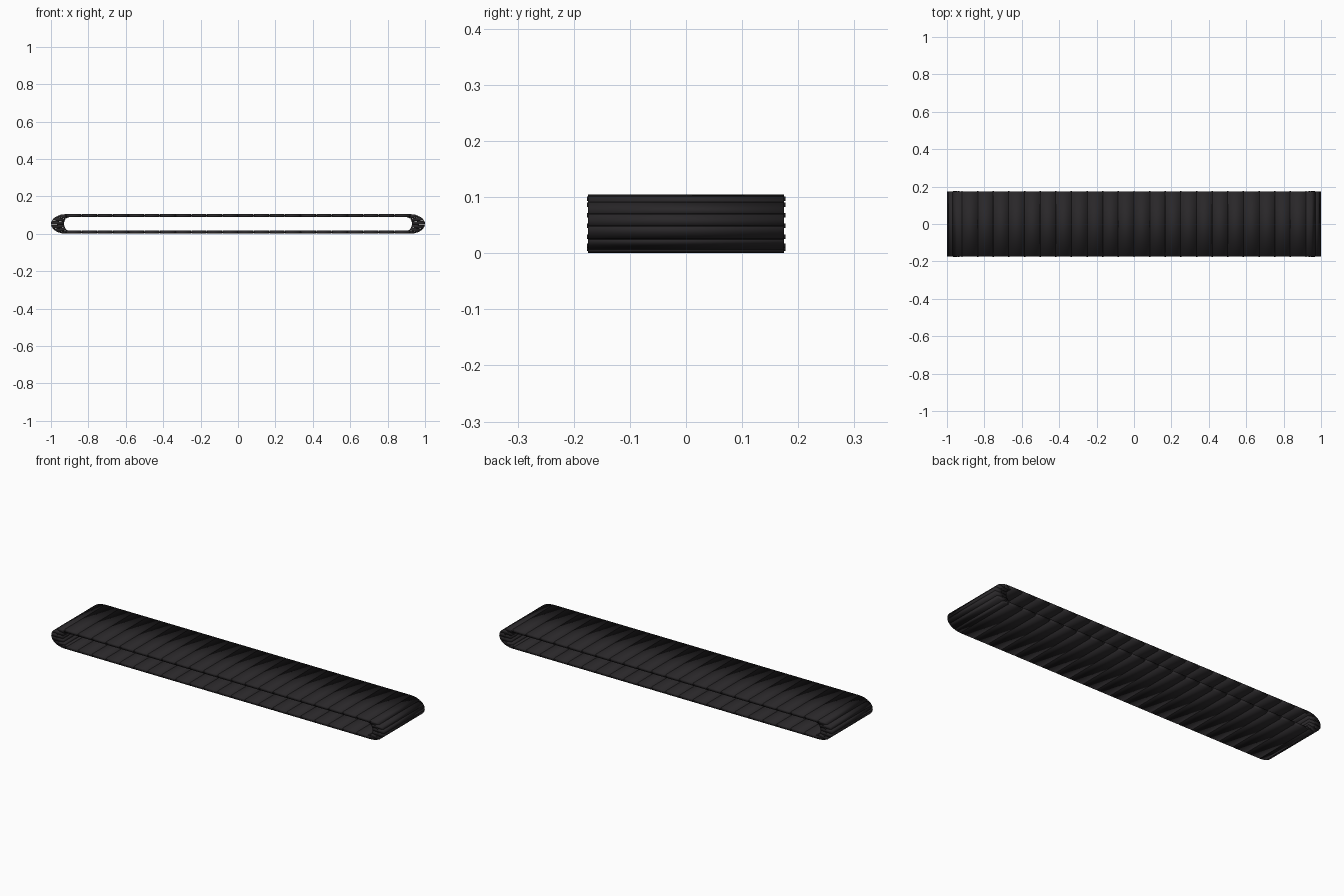
import bpy, bmesh, math

if "Cube" in bpy.data.objects:
    bpy.data.objects.remove(bpy.data.objects["Cube"])

Y0, Y1 = -0.175, 0.175      # belt width
H, T = 0.105, 0.0165        # belt height, plate thickness
PITCH, N = 0.0836, 11       # plate pitch, plates each side of centre
CX = PITCH * N              # where the rounded ends begin
GAP = 0.002

mat = bpy.data.materials.new("dark_rubber")
mat.diffuse_color = (0.022, 0.02, 0.022, 1)
mat.use_nodes = True
mat.node_tree.nodes["Principled BSDF"].inputs["Base Color"].default_value = mat.diffuse_color


def finish(bm, name):
    bmesh.ops.recalc_face_normals(bm, faces=bm.faces)
    me = bpy.data.meshes.new(name)
    bm.to_mesh(me)
    bm.free()
    me.materials.append(mat)
    for p in me.polygons:
        p.use_smooth = True
    ob = bpy.data.objects.new(name, me)
    bpy.context.collection.objects.link(ob)
    return ob


def prism(bm, pts):
    """Extrude an xz outline across the belt width."""
    a = [bm.verts.new((x, Y0, z)) for x, z in pts]
    b = [bm.verts.new((x, Y1, z)) for x, z in pts]
    bm.faces.new(a)
    bm.faces.new(b[::-1])
    for i in range(len(pts)):
        j = (i + 1) % len(pts)
        bm.faces.new((a[i], b[i], b[j], a[j]))


def end_point(deg, side, inner=False):
    """Point on the rounded end, on the outer or inner skin."""
    t = math.radians(deg)
    rx, rz, c = (0.028, H / 2 - T, 0.902) if inner else (1 - CX, H / 2, CX)
    return side * (c + rx * math.cos(t)), H / 2 + rz * math.sin(t)


def pin(bm, x, z, r=0.004):
    """Hinge pin sticking out slightly at the back."""
    ring = [(x + r * math.cos(k * math.pi / 4), z + r * math.sin(k * math.pi / 4)) for k in range(8)]
    a = [bm.verts.new((px, Y0 - 0.001, pz)) for px, pz in ring]
    b = [bm.verts.new((px, Y1 + 0.002, pz)) for px, pz in ring]
    bm.faces.new(a)
    bm.faces.new(b[::-1])
    for i in range(8):
        j = (i + 1) % 8
        bm.faces.new((a[i], b[i], b[j], a[j]))


# Flat runs of plates, top and bottom
for name, lo, hi in (("upper_plates", H - T, H), ("lower_plates", 0, T)):
    bm = bmesh.new()
    for i in range(-N, N):
        x0, x1 = i * PITCH + GAP / 2, (i + 1) * PITCH - GAP / 2
        prism(bm, [(x0, lo), (x1, lo), (x1, hi), (x0, hi)])
    finish(bm, name)

# Wedge plates wrapped around both ends
joints = [90, 49, 20, -5, -32, -62, -90]
for name, side in (("right_end_plates", 1), ("left_end_plates", -1)):
    bm = bmesh.new()
    for a, b in zip(joints, joints[1:]):
        a, b = a - 0.8, b + 0.8
        steps = [a, (a + b) / 2, b]
        prism(bm, [end_point(d, side) for d in steps] +
                  [end_point(d, side, True) for d in reversed(steps)])
    finish(bm, name)

# Hinge pins in every joint
bm = bmesh.new()
for i in range(-N, N + 1):
    for z in (T / 2, H - T / 2):
        pin(bm, i * PITCH, z)
for side in (1, -1):
    for d in joints[1:-1]:
        (xo, zo), (xi, zi) = end_point(d, side), end_point(d, side, True)
        pin(bm, (xo + xi) / 2, (zo + zi) / 2)
finish(bm, "hinge_pins")
